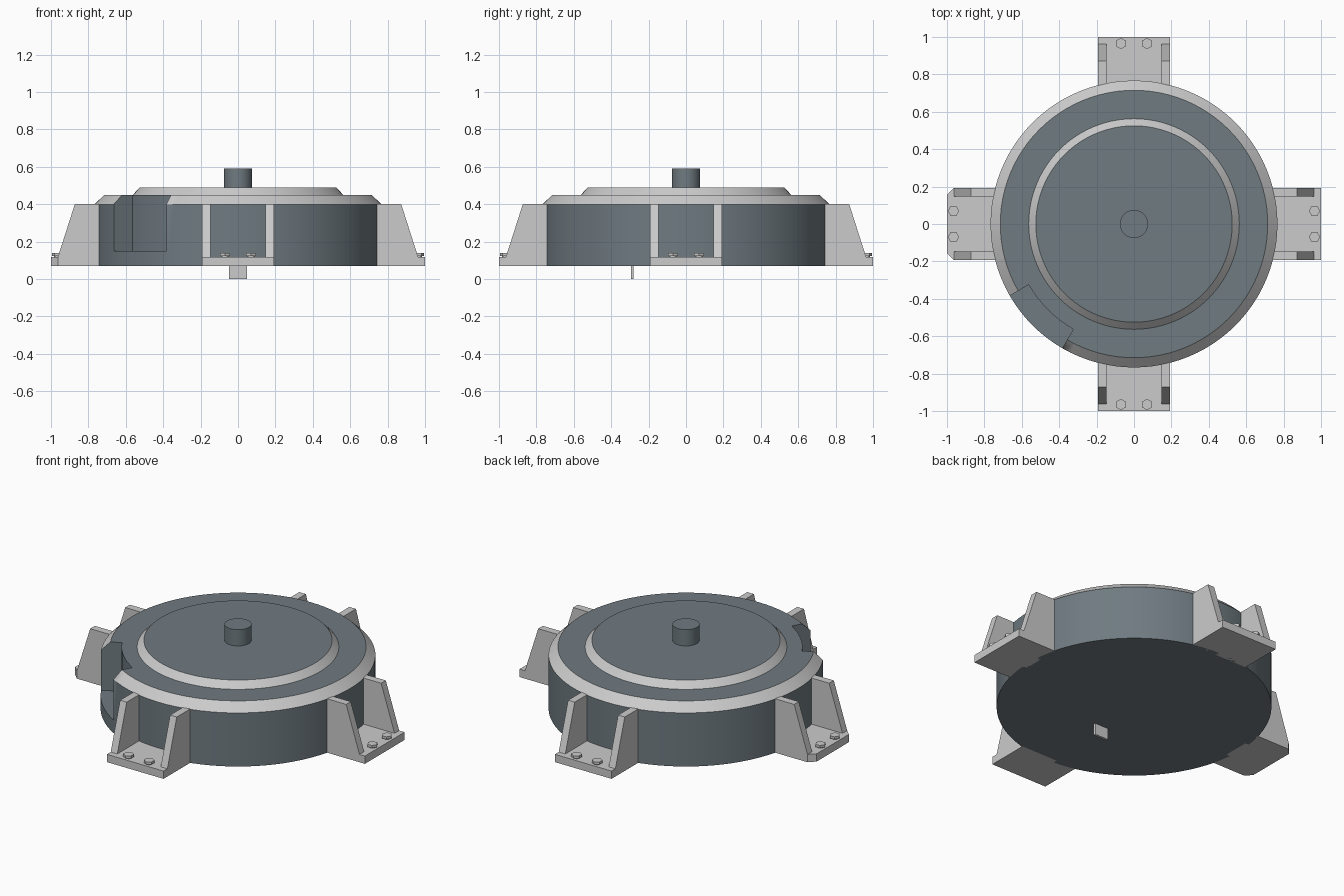
import bpy, bmesh
from math import radians, cos, sin, pi
from mathutils import Matrix, Vector

if "Cube" in bpy.data.objects:
    bpy.data.objects.remove(bpy.data.objects["Cube"])

dark = bpy.data.materials.new("dark_steel")
dark.diffuse_color = (0.16, 0.197, 0.22, 1)
dark.use_nodes = True
dark.node_tree.nodes["Principled BSDF"].inputs["Base Color"].default_value = dark.diffuse_color
grey = bpy.data.materials.new("light_grey")
grey.diffuse_color = (0.8, 0.8, 0.8, 1)
grey.use_nodes = True
grey.node_tree.nodes["Principled BSDF"].inputs["Base Color"].default_value = grey.diffuse_color


def finish(bm, name, mats=(), rot=0, smooth=False):
    bmesh.ops.recalc_face_normals(bm, faces=bm.faces)
    bmesh.ops.rotate(bm, verts=bm.verts, cent=(0, 0, 0), matrix=Matrix.Rotation(rot, 3, 'Z'))
    me = bpy.data.meshes.new(name)
    bm.to_mesh(me)
    bm.free()
    ob = bpy.data.objects.new(name, me)
    bpy.context.collection.objects.link(ob)
    for m in mats:
        me.materials.append(m)
    if smooth:
        shade(ob)
    return ob


def shade(ob):
    bpy.ops.object.select_all(action='DESELECT')
    ob.select_set(True)
    bpy.context.view_layer.objects.active = ob
    bpy.ops.object.shade_smooth_by_angle(angle=radians(30))


def prism(bm, outline, direction):
    """Extrude a closed outline of 3D points along a direction."""
    f = bm.faces.new([bm.verts.new(p) for p in outline])
    ext = bmesh.ops.extrude_face_region(bm, geom=[f], use_keep_orig=True)
    moved = [v for v in ext['geom'] if isinstance(v, bmesh.types.BMVert)]
    bmesh.ops.translate(bm, verts=moved, vec=Vector(direction))


def cylinder(bm, x, y, z0, z1, r, sides):
    ring = [(x + r * cos(2 * pi * i / sides), y + r * sin(2 * pi * i / sides), z0)
            for i in range(sides)]
    prism(bm, ring, (0, 0, z1 - z0))


# Housing: turned profile, bevelled bands light grey, the rest dark
R = 0.767
profile = [(0, 0.07), (R, 0.07), (R, 0.40), (0.715, 0.45),
           (0.563, 0.45), (0.525, 0.49), (0, 0.49)]
bm = bmesh.new()
pts = [bm.verts.new((r, 0, z)) for r, z in profile]
edges = [bm.edges.new(p) for p in zip(pts, pts[1:])]
bmesh.ops.spin(bm, geom=pts + edges, cent=(0, 0, 0), axis=(0, 0, 1),
               angle=2 * pi, steps=96, use_merge=True)
bmesh.ops.remove_doubles(bm, verts=bm.verts, dist=1e-5)
bm.normal_update()
for f in bm.faces:
    f.material_index = 1 if 0.3 < abs(f.normal.z) < 0.95 else 0
housing = finish(bm, "housing", (dark, grey))

# Notch cut through the front left of the rim
bm = bmesh.new()
arc = [radians(210 + 30 * i / 8) for i in range(9)]
sector = [(0.65 * cos(a), 0.65 * sin(a), 0.15) for a in arc]
sector += [(0.9 * cos(a), 0.9 * sin(a), 0.15) for a in reversed(arc)]
prism(bm, sector, (0, 0, 0.4))
cutter = finish(bm, "notch_cutter", (dark,))
cutter.hide_render = True
mod = housing.modifiers.new("notch", 'BOOLEAN')
mod.operation = 'DIFFERENCE'
mod.solver = 'EXACT'
mod.object = cutter
bpy.context.view_layer.objects.active = housing
bpy.ops.object.modifier_apply(modifier="notch")
bpy.data.objects.remove(cutter)
shade(housing)

# Centre shaft
bm = bmesh.new()
cylinder(bm, 0, 0, 0.48, 0.59, 0.075, 48)
finish(bm, "shaft", (dark,), smooth=True)

# Locating key under the body
bm = bmesh.new()
prism(bm, [(-0.047, -0.295, 0), (0.047, -0.295, 0), (0.047, -0.28, 0), (-0.047, -0.28, 0)],
      (0, 0, 0.08))
finish(bm, "locating_key")

# Four mounting feet; the left one has clipped corners
for i, side in enumerate(("right", "back", "left", "front")):
    rot = i * pi / 2
    c = 0.037 if side == "left" else 0
    bm = bmesh.new()
    end = [(1 - c, 0.193), (1, 0.193 - c)] if c else [(1, 0.193)]
    half = [(0.738, 0.193)] + end
    plate = half + [(x, -y) for x, y in reversed(half)]
    prism(bm, [(x, y, 0.07) for x, y in plate], (0, 0, 0.048))
    finish(bm, side + "_foot_plate", rot=rot)

    # Sloped gussets on both edges of the plate
    bm = bmesh.new()
    for y in (0.148, -0.193):
        prism(bm, [(0.735, y, 0.118), (0.963, y, 0.118), (0.872, y, 0.402), (0.735, y, 0.402)],
              (0, 0.045, 0))
    finish(bm, side + "_foot_gussets", rot=rot)

    # Hex bolts on a short shank
    bm = bmesh.new()
    for y in (0.07, -0.07):
        cylinder(bm, 0.965, y, 0.11, 0.128, 0.018, 12)
        cylinder(bm, 0.965, y, 0.124, 0.14, 0.03, 6)
    finish(bm, side + "_foot_bolts", rot=rot)
